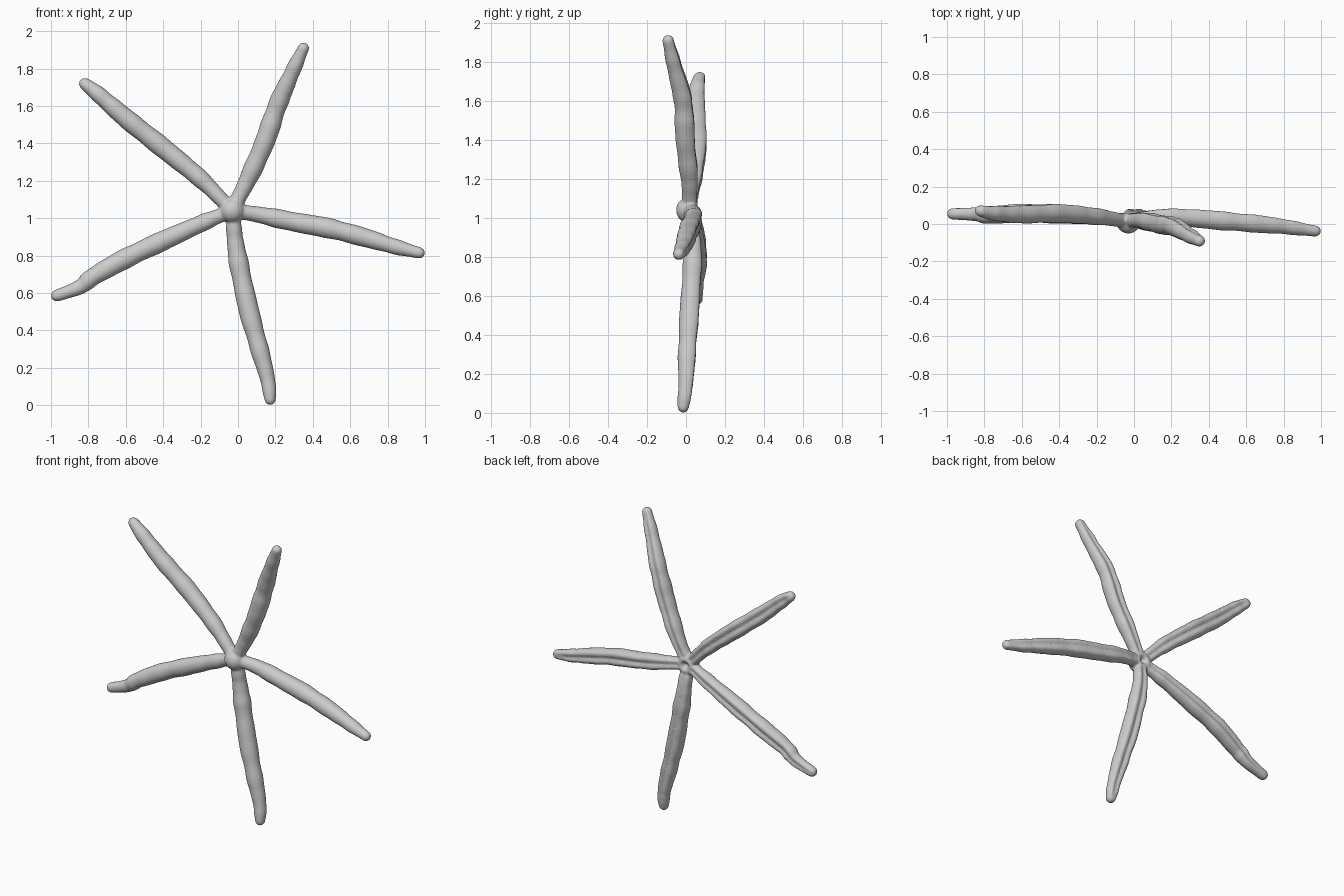
import bpy, bmesh, math
from mathutils import Vector

if "Cube" in bpy.data.objects:
    bpy.data.objects.remove(bpy.data.objects["Cube"])

CENTRE = Vector((-0.03, 0.015, 1.04))
# Arm centre lines (x, y, z) from base to tip
ARMS = [
    [(-.015, .02, 1.075), (.05, .02, 1.2), (.14, .0, 1.4), (.21, -.012, 1.6), (.285, -.055, 1.77), (.363, -.098, 1.937)],
    [(-.06, .02, 1.07), (-.2, .042, 1.21), (-.4, .06, 1.375), (-.6, .055, 1.535), (-.75, .06, 1.665), (-.845, .075, 1.738)],
    [(-.07, .025, 1.025), (-.2, .042, .97), (-.4, .055, .88), (-.6, .062, .785), (-.77, .05, .69), (-.85, .055, .63), (-1.0, .055, .575)],
    [(-.025, .025, 1.0), (-.015, .038, .88), (.01, .035, .73), (.06, .02, .5), (.115, .008, .3), (.16, .0, .13), (.175, -.018, .0)],
    [(.01, .025, 1.035), (.13, .04, 1.015), (.3, .035, .98), (.5, .018, .943), (.7, .0, .89), (.85, -.018, .845), (1.0, -.042, .807)],
]
# Arm radius along its length
RADII = [(0, .038), (.12, .043), (.3, .052), (.5, .054), (.7, .048), (.87, .038), (1, .028)]
SIDES, STEPS = 28, 90


def spline(pts, t):
    n = len(pts) - 1
    i = min(int(t * n), n - 1)
    u = t * n - i
    p1, p2 = pts[i], pts[i + 1]
    p0 = pts[i - 1] if i else p1 * 2 - p2
    p3 = pts[i + 2] if i + 2 <= n else p2 * 2 - p1
    return .5 * (2 * p1 + (p2 - p0) * u + (2 * p0 - 5 * p1 + 4 * p2 - p3) * u * u
                 + (3 * p1 - p0 - 3 * p2 + p3) * u ** 3)


def radius(t):
    for (a, ra), (b, rb) in zip(RADII, RADII[1:]):
        if t <= b:
            return ra + (rb - ra) * (t - a) / (b - a)
    return RADII[-1][1]


def add_arm(bm, raw, seed):
    pts = [Vector(p) for p in raw]
    end = pts[-1]
    rings = []
    for k in range(STEPS + 1):
        t = k / STEPS
        p = spline(pts, t)
        tan = (spline(pts, min(t + .01, 1)) - spline(pts, max(t - .01, 0))).normalized()
        side = tan.cross(Vector((0, 1, 0))).normalized()
        up = side.cross(tan).normalized()
        r = radius(t) * (1 + .025 * math.sin(31 * t + seed) + .02 * math.sin(53 * t + 2 * seed))
        # rounded tip
        d = (p - end).length
        if t > .8 and d < .03:
            r *= math.sqrt(max(1 - (1 - d / .03) ** 2, .01))
        groove = .36 * min(1, (1 - t) * 8)
        ring = []
        for j in range(SIDES):
            a = 2 * math.pi * j / SIDES
            off = (a - math.pi / 2 + math.pi) % (2 * math.pi) - math.pi
            # groove along the back, with a raised lip on each side
            q = r * (1 - groove * math.exp(-(off / .33) ** 2)
                     + .05 * math.exp(-((abs(off) - .75) / .3) ** 2))
            ring.append(bm.verts.new(p + side * q * math.cos(a) + up * q * math.sin(a)))
        rings.append(ring)
    for r0, r1 in zip(rings, rings[1:]):
        for j in range(SIDES):
            n = (j + 1) % SIDES
            bm.faces.new((r0[j], r0[n], r1[n], r1[j]))
    bm.faces.new(rings[0][::-1])
    bm.faces.new(rings[-1])


bm = bmesh.new()
for i, arm in enumerate(ARMS):
    add_arm(bm, arm, i * 1.7)

# Central disc with a mouth hollow at the back
disc = bmesh.ops.create_uvsphere(bm, u_segments=32, v_segments=20, radius=1)['verts']
for v in disc:
    c = v.co.copy()
    y = c.y * .066
    if c.y > 0:
        y -= .055 * math.exp(-(c.x ** 2 + c.z ** 2) / .16)
    v.co = CENTRE + Vector((c.x * .066, y, c.z * .066))
bmesh.ops.recalc_face_normals(bm, faces=bm.faces)

mesh = bpy.data.meshes.new("starfish_body")
bm.to_mesh(mesh)
bm.free()
star = bpy.data.objects.new("starfish_body", mesh)
bpy.context.collection.objects.link(star)

# Fuse arms and disc into one smooth skin
rm = star.modifiers.new("fuse", 'REMESH')
rm.mode = 'VOXEL'
rm.voxel_size = .007
rm.use_smooth_shade = True
sm = star.modifiers.new("soften", 'SMOOTH')
sm.factor = .5
sm.iterations = 5
for f in mesh.polygons:
    f.use_smooth = True
